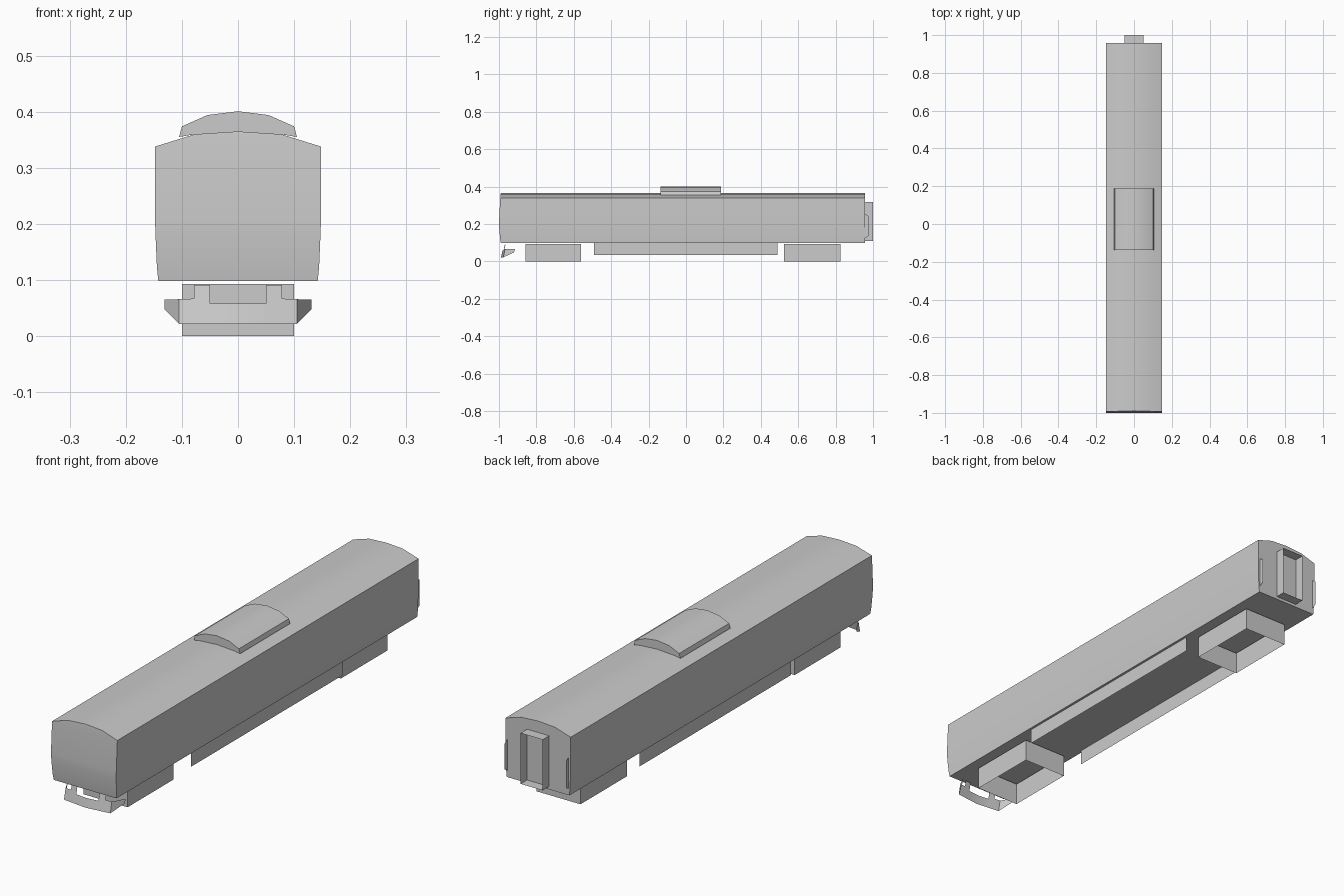
import bpy, bmesh, math

if "Cube" in bpy.data.objects:
    bpy.data.objects.remove(bpy.data.objects["Cube"])


def make(name, verts, faces, smooth=None, recalc=True):
    me = bpy.data.meshes.new(name)
    me.from_pydata(verts, [], faces)
    bm = bmesh.new()
    bm.from_mesh(me)
    bmesh.ops.remove_doubles(bm, verts=bm.verts, dist=1e-5)
    if recalc:
        bmesh.ops.recalc_face_normals(bm, faces=bm.faces)
    bm.to_mesh(me)
    bm.free()
    ob = bpy.data.objects.new(name, me)
    bpy.context.collection.objects.link(ob)
    if smooth:
        bpy.ops.object.select_all(action='DESELECT')
        ob.select_set(True)
        bpy.context.view_layer.objects.active = ob
        bpy.ops.object.shade_smooth_by_angle(angle=math.radians(smooth))
    return ob


def tube(name, ring_a, ring_b):
    """Open wall loop between two rings of points."""
    n = len(ring_a)
    faces = [(i, (i + 1) % n, n + (i + 1) % n, n + i) for i in range(n)]
    return make(name, ring_a + ring_b, faces)


# Carriage body: half section as (x, z, y of the bulged front end)
half = [(0.142, 0.098, -0.990), (0.1445, 0.123, -0.994), (0.147, 0.18, -0.999),
        (0.148, 0.21, -1.0), (0.148, 0.338, -0.993), (0.077, 0.360, -0.991)]
REAR = 0.958
right = [(x, z, y) for x, z, y in half]
left = [(-x, z, y) for x, z, y in half]
loop = right + [(0, 0.365, -0.990)] + left[::-1]
n = len(loop)
verts = [(x, y, z) for x, z, y in loop] + [(x, REAR, z) for x, z, y in loop]
faces = [(i, (i + 1) % n, n + (i + 1) % n, n + i) for i in range(n)]
faces += [(i, i + 1, n - 2 - i, n - 1 - i) for i in range(5)] + [(5, 6, 7)]
faces.append(tuple(range(n, 2 * n)))
make("carriage_body", verts, faces, smooth=20)

# Roof equipment cover, its underside following the roof
upper = [(-0.105, 0.355), (-0.1, 0.374), (-0.055, 0.394), (0, 0.401),
         (0.055, 0.394), (0.1, 0.374), (0.105, 0.355)]
under = [(0.077, 0.36), (0, 0.365), (-0.077, 0.36)]
sec = upper + under
m = len(sec)
verts = [(x, y, z) for y in (-0.137, 0.187) for x, z in sec]
faces = [(i, (i + 1) % m, m + (i + 1) % m, m + i) for i in range(m)]
faces += [tuple(range(m)), tuple(range(m, 2 * m))]
make("roof_equipment_cover", verts, faces, smooth=25)

# Bogie frames: four walls, open below
for name, y0, y1 in (("front_bogie", -0.858, -0.561), ("rear_bogie", 0.524, 0.826)):
    rect = [(-0.1, y0), (0.1, y0), (0.1, y1), (-0.1, y1)]
    tube(name, [(x, y, 0) for x, y in rect], [(x, y, 0.093) for x, y in rect])

# Underfloor side skirts and rear corner handrail plates
for side, s in (("left", -1), ("right", 1)):
    x = 0.132 * s
    make(side + "_skirt", [(x, -0.492, 0.035), (x, 0.489, 0.035),
                           (x, 0.489, 0.1), (x, -0.492, 0.1)], [(0, 1, 2, 3)])
    x = 0.139 * s
    make(side + "_rear_handrail", [(x, REAR, 0.125), (x, 0.977, 0.137),
                                   (x, 0.977, 0.242), (x, REAR, 0.254)], [(0, 1, 2, 3)])

# Rear gangway: open-ended surround
rect = [(-0.05, 0.11), (0.05, 0.11), (0.05, 0.318), (-0.05, 0.318)]
tube("rear_gangway", [(x, REAR, z) for x, z in rect], [(x, 1.0, z) for x, z in rect])


# Front deflector: thin swept plate with two mounting posts
def plate_point(x, z):
    a = abs(x)
    y = -0.989 + 0.012 * a / 0.105 if a <= 0.105 else -0.977 + (a - 0.105) / 0.026 * 0.052
    return (x, y + 0.22 * (z - 0.022), z)


panels = [[(0, 0.022), (0.05, 0.022), (0.05, 0.058), (0, 0.058)],
          [(0.05, 0.022), (0.078, 0.022), (0.078, 0.067), (0.078, 0.091),
           (0.05, 0.091), (0.05, 0.058)],
          [(0.078, 0.022), (0.105, 0.022), (0.105, 0.066), (0.078, 0.067)],
          [(0.105, 0.022), (0.131, 0.048), (0.131, 0.065), (0.105, 0.066)]]
verts, faces = [], []
for s in (1, -1):
    for p in panels:
        pts = [plate_point(s * x, z) for x, z in p][::s]
        faces.append(tuple(range(len(verts), len(verts) + len(pts))))
        verts += pts
make("front_deflector", verts, faces, smooth=30, recalc=False)
